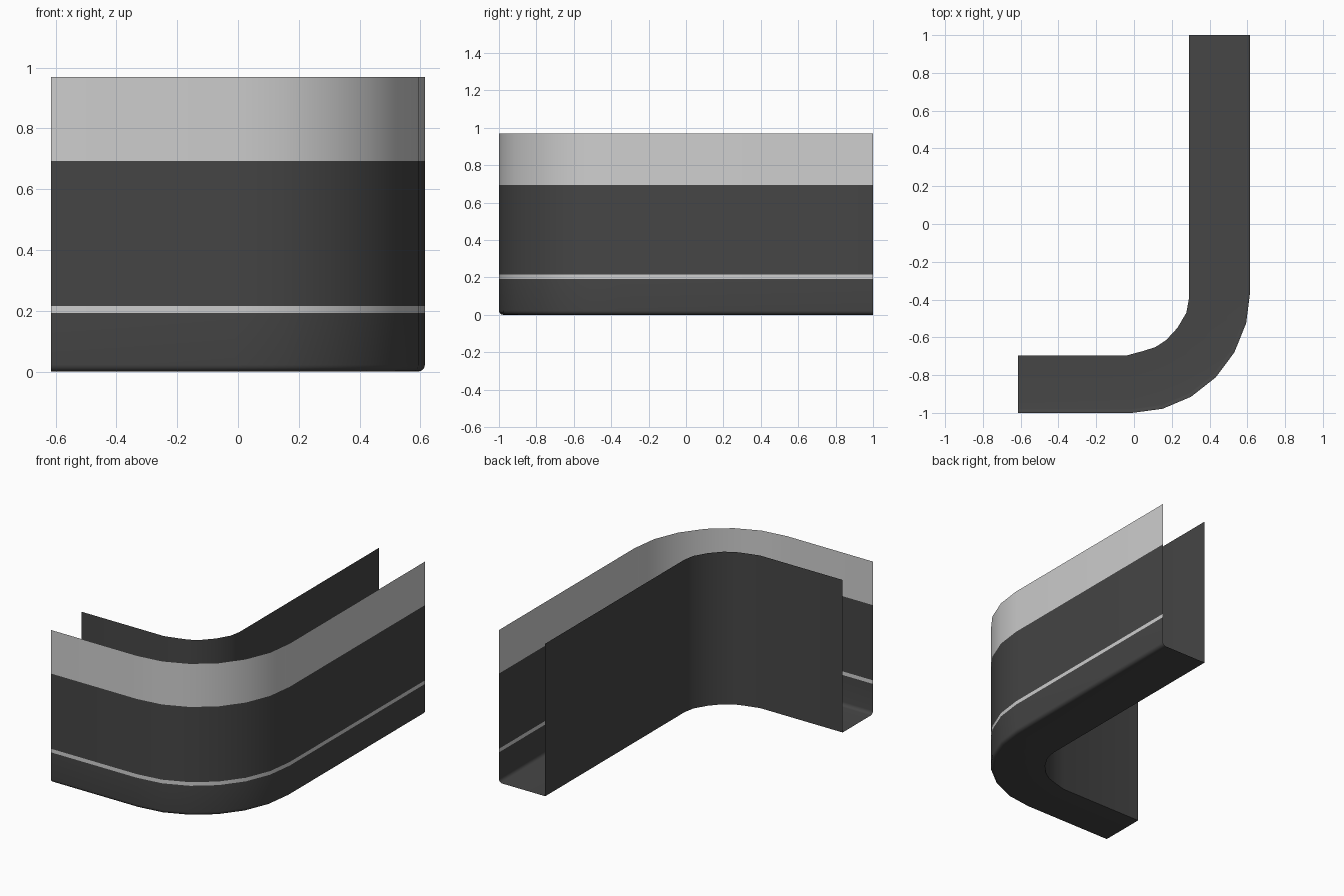
import bpy, bmesh, math
from mathutils import Vector

cube = bpy.data.objects.get("Cube")
if cube:
    bpy.data.objects.remove(cube)

HEIGHT, BEVEL = 0.97, 0.022
STRIPE_LOW, STRIPE_HIGH, BAND_LOW = 0.192, 0.215, 0.693


def material(name, value):
    m = bpy.data.materials.new(name)
    m.use_nodes = True
    colour = (value, value, value, 1)
    m.diffuse_color = colour
    m.node_tree.nodes["Principled BSDF"].inputs["Base Color"].default_value = colour
    return m


dark = material("dark grey", 0.06)
light = material("light grey", 0.62)

# Plan outlines: straight front run, rounded corner, straight side run
outer = [Vector((-0.615, -1))]
for i in range(7):
    a = math.radians(15 * i)
    outer.append(Vector((-0.01 + 0.625 * math.sin(a), -0.36 - 0.64 * math.cos(a))))
outer.append(Vector((0.615, 1)))

inner = [Vector(p) for p in (
    (-0.615, -0.695), (-0.035, -0.695), (0.05, -0.672), (0.113, -0.652), (0.17, -0.615),
    (0.23, -0.55), (0.277, -0.47), (0.29, -0.40), (0.29, 1))]


def sheet(name, columns, is_light):
    """Join neighbouring columns of points into an open sheet."""
    bm = bmesh.new()
    rows = [[bm.verts.new(p) for p in col] for col in columns]
    for a, b in zip(rows, rows[1:]):
        for k in range(len(a) - 1):
            f = bm.faces.new((a[k], a[k + 1], b[k + 1], b[k]))
            f.material_index = int(is_light(f.calc_center_median().z))
    mesh = bpy.data.meshes.new(name)
    bm.to_mesh(mesh)
    bm.free()
    mesh.materials.append(dark)
    mesh.materials.append(light)
    ob = bpy.data.objects.new(name, mesh)
    bpy.context.collection.objects.link(ob)
    bpy.ops.object.select_all(action='DESELECT')
    bpy.context.view_layer.objects.active = ob
    ob.select_set(True)
    bpy.ops.object.shade_smooth_by_angle(angle=math.radians(40))


# Outer wall with rounded foot, running on into the floor
columns = []
for o, i in zip(outer, inner):
    inward = (i - o).normalized()
    col = [(o.x, o.y, z) for z in (HEIGHT, BAND_LOW, STRIPE_HIGH, STRIPE_LOW)]
    for k in range(5):
        a = math.radians(22.5 * k)
        p = o + inward * BEVEL * (1 - math.cos(a))
        col.append((p.x, p.y, BEVEL * (1 - math.sin(a))))
    col.append((i.x, i.y, 0))
    columns.append(col)
sheet("outer_wall_and_floor", columns,
      lambda z: z > BAND_LOW or STRIPE_LOW < z < STRIPE_HIGH)

# Plain inner wall
sheet("inner_wall", [[(p.x, p.y, 0), (p.x, p.y, HEIGHT)] for p in inner], lambda z: False)
